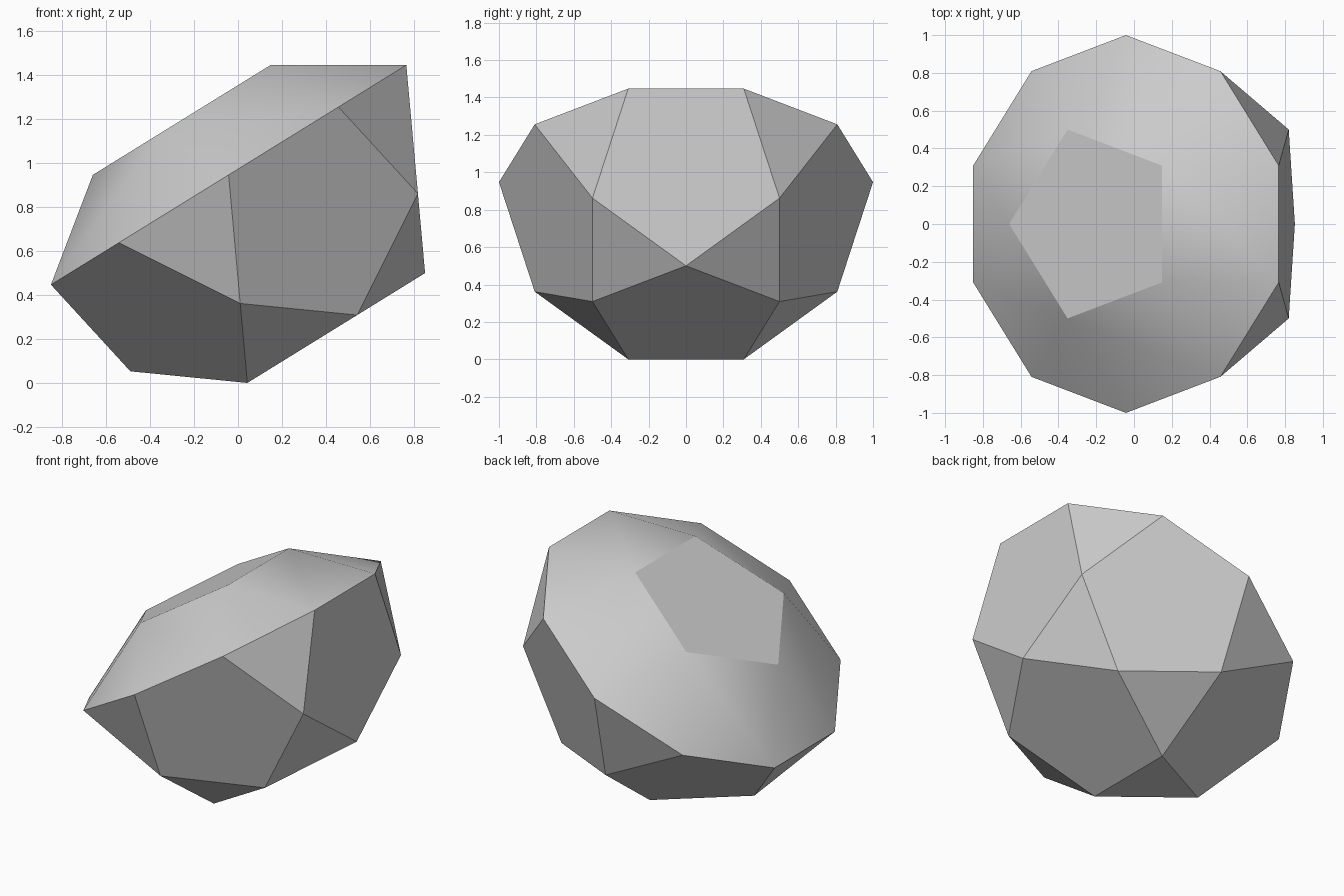
import bpy
import bmesh
import math
from mathutils import Matrix, Vector

cube = bpy.data.objects.get("Cube")
if cube:
    bpy.data.objects.remove(cube, do_unlink=True)

# Proportions of a unit-radius solid whose edges are all equal
EDGE = (math.sqrt(5) - 1) / 2
SMALL = EDGE / (2 * math.sin(math.pi / 5))   # radius of the end pentagons
LARGE = SMALL / EDGE                         # radius of the middle pentagon


def ring(count, radius, height, turn):
    """Corners of a regular polygon, turned by some degrees."""
    angles = [math.radians(turn) + math.tau * i / count for i in range(count)]
    return [Vector((radius * math.cos(a), radius * math.sin(a), height)) for a in angles]


# Rotunda below, decagon rim, shallow cupola above
corners = (ring(5, SMALL, -LARGE, 0)
           + ring(5, LARGE, -SMALL, 36)
           + ring(10, 1, 0, 18)
           + ring(5, SMALL, SMALL * EDGE, 36))

# Lean the solid so that it rests on one edge
lean = Matrix.Rotation(-math.atan(EDGE), 3, 'Y')
corners = [lean @ c for c in corners]
xs = [c.x for c in corners]
shift = Vector((-(min(xs) + max(xs)) / 2, 0, -min(c.z for c in corners)))

# Wrap the corners, then merge flat triangles into whole polygons
bm = bmesh.new()
for c in corners:
    bm.verts.new(c + shift)
bmesh.ops.convex_hull(bm, input=bm.verts[:])
bmesh.ops.dissolve_limit(bm, angle_limit=math.radians(1),
                         verts=bm.verts[:], edges=bm.edges[:])
bmesh.ops.recalc_face_normals(bm, faces=bm.faces[:])
mesh = bpy.data.meshes.new("faceted_solid")
bm.to_mesh(mesh)
bm.free()

solid = bpy.data.objects.new("faceted_solid", mesh)
bpy.context.collection.objects.link(solid)

# Plain grey
grey = bpy.data.materials.new("light_grey")
grey.use_nodes = True
colour = (0.6, 0.6, 0.6, 1)
grey.diffuse_color = colour
grey.node_tree.nodes["Principled BSDF"].inputs["Base Color"].default_value = colour
mesh.materials.append(grey)

# Soft band around the cupola, crisp edges elsewhere
bpy.ops.object.select_all(action='DESELECT')
solid.select_set(True)
bpy.context.view_layer.objects.active = solid
bpy.ops.object.shade_smooth_by_angle(angle=math.radians(30))
